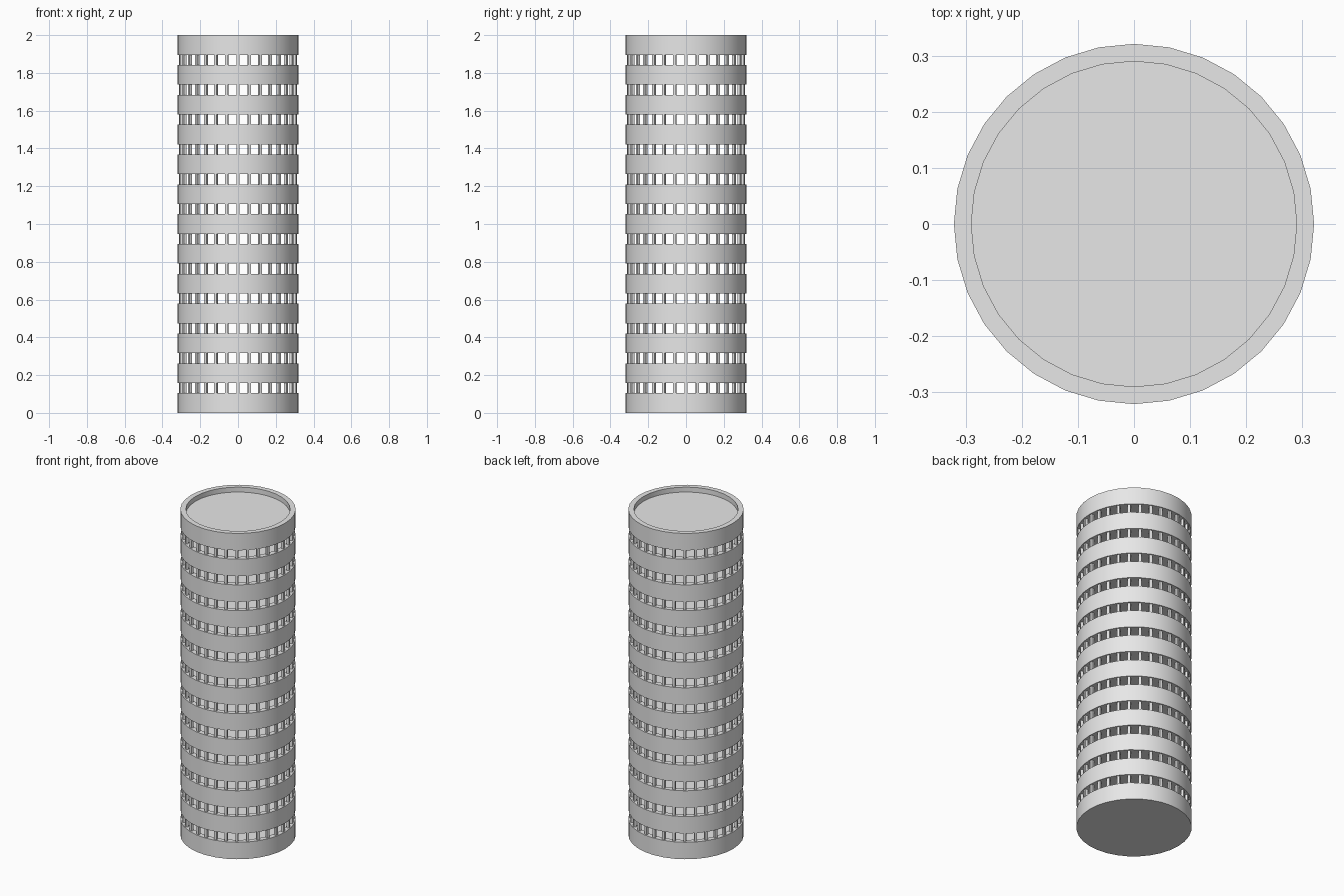
import bpy
import bmesh
import math
from mathutils import Matrix

cube = bpy.data.objects.get("Cube")
if cube:
    bpy.data.objects.remove(cube, do_unlink=True)

SIDES = 32
RADIUS, INNER = 0.321, 0.29
LEVELS = 13
BAND = 0.104
PITCH = (2 - BAND) / (LEVELS - 1)
RECESS = 0.03
POST = 0.016

grey = bpy.data.materials.new("light grey")
grey.use_nodes = True
grey.diffuse_color = (0.8, 0.8, 0.8, 1)
grey.node_tree.nodes["Principled BSDF"].inputs["Base Color"].default_value = (0.8, 0.8, 0.8, 1)


def make_object(name, bm, z, smooth=False):
    mesh = bpy.data.meshes.new(name)
    bm.to_mesh(mesh)
    bm.free()
    mesh.materials.append(grey)
    obj = bpy.data.objects.new(name, mesh)
    obj.location.z = z
    bpy.context.collection.objects.link(obj)
    if smooth:
        bpy.ops.object.select_all(action='DESELECT')
        obj.select_set(True)
        bpy.context.view_layer.objects.active = obj
        bpy.ops.object.shade_smooth_by_angle(angle=math.radians(30))
    return obj


def tray(name, z):
    """Solid round storey with a shallow recess inside its top rim."""
    bm = bmesh.new()
    profile = [(RADIUS, 0), (RADIUS, BAND), (INNER, BAND), (INNER, BAND - RECESS)]
    rings = []
    for r, h in profile:
        rings.append([bm.verts.new((r * math.cos(a), r * math.sin(a), h))
                      for a in (math.tau * i / SIDES for i in range(SIDES))])
    for low, high in zip(rings, rings[1:]):
        for i in range(SIDES):
            j = (i + 1) % SIDES
            bm.faces.new((low[i], low[j], high[j], high[i]))
    bm.faces.new(rings[0][::-1])
    bm.faces.new(rings[-1])
    return make_object(name, bm, z, smooth=True)


def post_ring(name, z):
    """Ring of small square posts standing on the rim."""
    bm = bmesh.new()
    height = PITCH - BAND
    for i in range(SIDES):
        matrix = (Matrix.Rotation(math.tau * i / SIDES, 4, 'Z')
                  @ Matrix.Translation(((RADIUS + INNER) / 2, 0, height / 2))
                  @ Matrix.Diagonal((POST, POST, height, 1)))
        bmesh.ops.create_cube(bm, size=1, matrix=matrix)
    return make_object(name, bm, z)


# Stacked storeys, with open rows of posts between them
for level in range(LEVELS):
    base = level * PITCH
    tray(f"storey_{level + 1}", base)
    if level < LEVELS - 1:
        post_ring(f"window_posts_{level + 1}", base + BAND)
